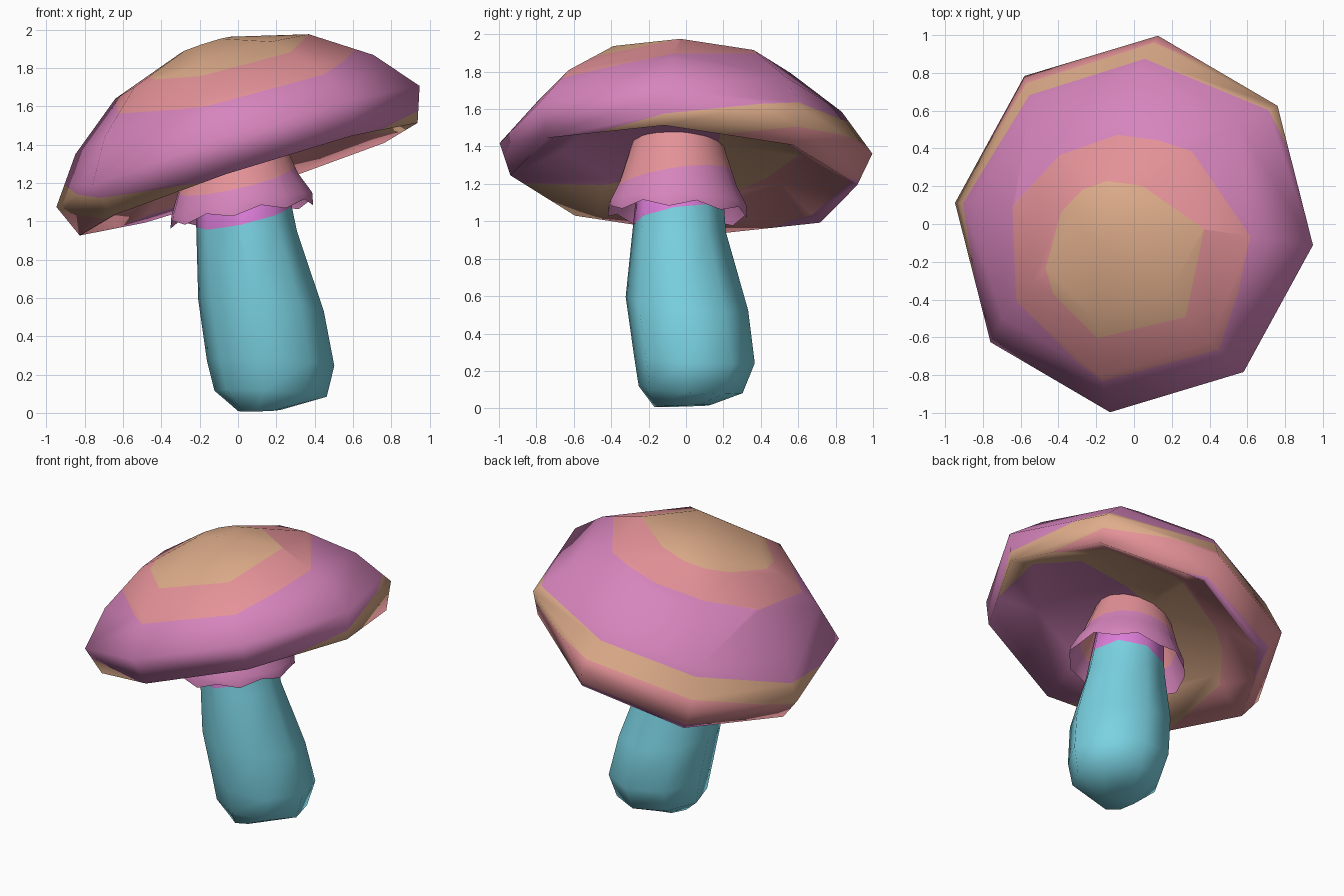
import bpy, bmesh, math
from mathutils import Vector, Matrix

if "Cube" in bpy.data.objects:
    bpy.data.objects.remove(bpy.data.objects["Cube"])


def lin(c):
    c /= 255
    return c / 12.92 if c <= 0.04045 else ((c + 0.055) / 1.055) ** 2.4


def material(name, r, g, b):
    m = bpy.data.materials.new(name)
    m.diffuse_color = (lin(r), lin(g), lin(b), 1)
    m.use_nodes = True
    m.node_tree.nodes["Principled BSDF"].inputs["Base Color"].default_value = m.diffuse_color
    return m


ORANGE = material("soft orange", 222, 172, 138)
PINK = material("coral pink", 228, 146, 152)
MAGENTA = material("mauve pink", 214, 132, 188)
FUCHSIA = material("bright orchid", 222, 126, 218)
CYAN = material("sky cyan", 122, 210, 226)

BAND_DIR = Vector((-0.22, -0.15, 0.965)).normalized()   # colour bands run across this direction


def loft(name, rings, bands, angle, close=(True, True)):
    """Skin rings of points; bands = [(lowest level, material)] from the top down."""
    bm = bmesh.new()
    loops = [[bm.verts.new(p) for p in ring] for ring in rings]
    n = len(loops[0])
    for a, b in zip(loops, loops[1:]):
        for i in range(n):
            j = (i + 1) % n
            bm.faces.new((a[i], a[j], b[j], b[i]))
    if close[0]:
        bm.faces.new(loops[0][::-1])
    if close[1]:
        bm.faces.new(loops[-1])
    bmesh.ops.recalc_face_normals(bm, faces=bm.faces[:])
    # cut the faces where one colour band meets the next
    for level, _ in bands[:-1]:
        bmesh.ops.bisect_plane(bm, geom=bm.verts[:] + bm.edges[:] + bm.faces[:], dist=1e-5,
                               plane_co=BAND_DIR * level, plane_no=BAND_DIR)
    mats = []
    for _, m in bands:
        if m not in mats:
            mats.append(m)
    for f in bm.faces:
        s = f.calc_center_median().dot(BAND_DIR)
        m = next(m for level, m in bands if s >= level)
        f.material_index = mats.index(m)
    me = bpy.data.meshes.new(name)
    bm.to_mesh(me)
    bm.free()
    for m in mats:
        me.materials.append(m)
    ob = bpy.data.objects.new(name, me)
    bpy.context.collection.objects.link(ob)
    bpy.ops.object.select_all(action='DESELECT')
    ob.select_set(True)
    bpy.context.view_layer.objects.active = ob
    bpy.ops.object.shade_smooth_by_angle(angle=math.radians(angle))
    return ob


def circle(cx, cy, z, rx, ry, n=8, start=-7, slope=(0, 0)):
    pts = []
    for i in range(n):
        a = math.radians(start) + 2 * math.pi * i / n
        dx, dy = rx * math.cos(a), ry * math.sin(a)
        pts.append(Vector((cx + dx, cy + dy, z + slope[0] * dx + slope[1] * dy)))
    return pts


# Cap: eight-sided tilted dome with a turned-in rim and hollow underside
normal = Vector((-0.325, 0.07, 1)).normalized()
tilt = Matrix.Translation((0, 0, 1.39)) @ Vector((0, 0, 1)).rotation_difference(normal).to_matrix().to_4x4()
cap_profile = [(0.14, 0.557), (0.535, 0.44), (0.825, 0.23), (1.005, 0.0),
               (0.935, -0.18), (0.65, -0.03), (0.2, 0.02)]
cap_rings = [[tilt @ p for p in circle(0, 0, h, r, r)] for r, h in cap_profile]
loft("cap", cap_rings,
     [(1.827, ORANGE), (1.703, PINK), (1.33, MAGENTA), (1.195, ORANGE), (1.0, PINK), (-9, MAGENTA)], 180)

# Stem: bulging, leaning trunk (centre x, centre y, z, radius x, radius y, ring slope)
stem_sections = [(0.11, -0.02, 0.012, 0.11, 0.15, 0.03), (0.17, 0.025, 0.10, 0.295, 0.28, -0.06),
                 (0.17, 0.045, 0.26, 0.335, 0.325, -0.05), (0.12, 0.005, 0.56, 0.33, 0.33, -0.1),
                 (0.045, -0.035, 0.96, 0.265, 0.25, -0.06), (0.0, -0.03, 1.42, 0.21, 0.21, 0)]
loft("stem", [circle(*s[:5], slope=(s[5], s[5])) for s in stem_sections],
     [(0.985, FUCHSIA), (-9, CYAN)], 90)

# Skirt: open flared collar below the cap with a zigzag hem
skirt_profile = [(-0.02, 1.50, 0.21), (-0.02, 1.40, 0.25), (0.0, 1.20, 0.315), (0.02, 1.09, 0.37), (0.02, 1.04, 0.375)]
skirt_rings = []
for k, (cx, z, r) in enumerate(skirt_profile):
    ring = circle(cx, -0.045, z, r, r, 16, slope=(0.16, -0.03))
    if k == 4:
        for i, p in enumerate(ring):
            p.z += 0.018 if i % 2 else -0.018
    skirt_rings.append(ring)
loft("skirt", skirt_rings, [(1.185, PINK), (-9, MAGENTA)], 60, (False, False))
